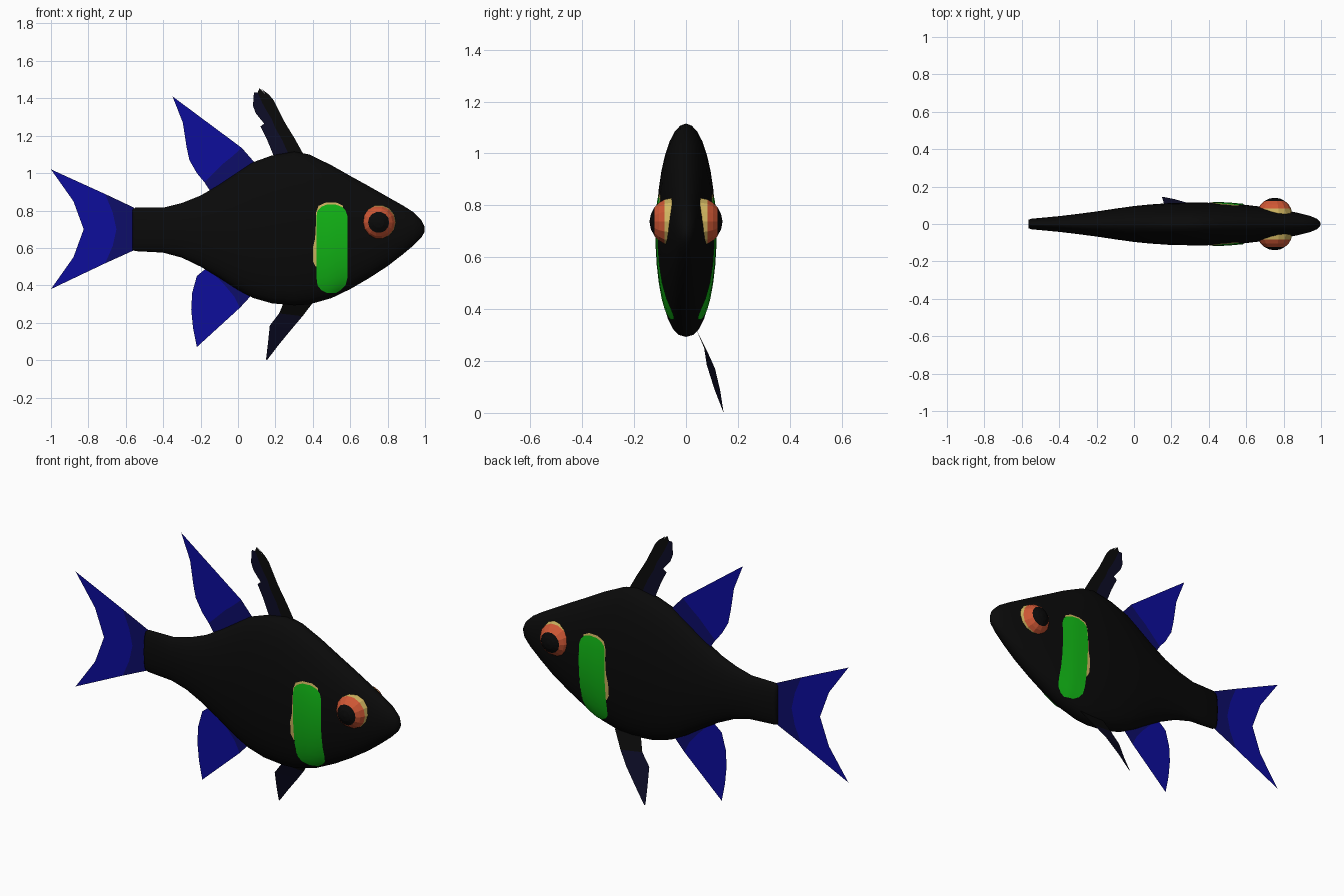
import bpy, bmesh, math

if "Cube" in bpy.data.objects:
    bpy.data.objects.remove(bpy.data.objects["Cube"])


def material(name, r, g, b):
    m = bpy.data.materials.new(name)
    m.diffuse_color = (r, g, b, 1)
    m.use_nodes = True
    m.node_tree.nodes["Principled BSDF"].inputs["Base Color"].default_value = m.diffuse_color
    return m


BLACK = material("black", .003, .003, .003)
BLUE = material("blue", .004, .004, .33)
NAVY = material("navy", .004, .004, .14)
DARK = material("dark navy", .004, .004, .02)
GREEN = material("green", .006, .47, .008)
ORANGE = material("orange", .62, .095, .035)
YELLOW = material("yellow", .64, .47, .12)


def make(name, verts, faces, mats, rule=None, smooth=False):
    me = bpy.data.meshes.new(name)
    me.from_pydata(verts, [], faces)
    for m in mats:
        me.materials.append(m)
    for p in me.polygons:
        p.use_smooth = smooth
        if rule:
            p.material_index = rule(p.index)
    bm = bmesh.new()
    bm.from_mesh(me)
    bmesh.ops.recalc_face_normals(bm, faces=bm.faces)
    bm.to_mesh(me)
    bm.free()
    ob = bpy.data.objects.new(name, me)
    bpy.context.collection.objects.link(ob)
    return ob


def grid(name, rows, mats, rule=None, wrap=False, smooth=False):
    """Skin rows of points that all have the same length."""
    n = len(rows[0])
    k = n if wrap else n - 1
    verts = [p for r in rows for p in r]
    faces = [(i * n + j, i * n + (j + 1) % n, (i + 1) * n + (j + 1) % n, (i + 1) * n + j)
             for i in range(len(rows) - 1) for j in range(k)]
    return make(name, verts, faces, mats, (lambda f: rule(f // k)) if rule else None, smooth)


def fin(name, rows, mats):
    """Thin sheet on the centre plane, one colour per strip."""
    return grid(name, [[(x, 0, z) for x, z in r] for r in rows], mats, lambda i: i)


# Body: x, top, bottom, half width
STATIONS = [
    (-.565, .805, .59, .022), (-.55, .815, .583, .028), (-.40, .815, .575, .042),
    (-.30, .84, .548, .054), (-.20, .88, .50, .067), (-.10, .938, .44, .082),
    (0, 1.005, .375, .096), (.08, 1.058, .333, .104), (.18, 1.094, .304, .111),
    (.30, 1.115, .293, .114), (.38, 1.10, .298, .114), (.50, 1.042, .332, .111),
    (.60, .985, .38, .102), (.70, .93, .438, .09), (.80, .873, .503, .075),
    (.88, .828, .565, .059), (.94, .79, .615, .044), (.98, .75, .655, .027),
    (.997, .715, .685, .008)]


def bulge(a):
    return max(0, math.cos(a) ** 2) ** (.5 if a > 0 else .42)


def ring(x, top, bottom, w, n=32):
    pts = []
    for i in range(n):
        t = 2 * math.pi * i / n
        s = math.sin(t)
        y = math.copysign(w * bulge(math.asin(s)), math.cos(t))
        pts.append((x, y, (top + bottom) / 2 + (top - bottom) / 2 * s))
    return pts


rings = [ring(*s) for s in STATIONS]
body = grid("body", rings, [BLACK], wrap=True, smooth=True)
bm = bmesh.new()
bm.from_mesh(body.data)
bmesh.ops.holes_fill(bm, edges=[e for e in bm.edges if e.is_boundary])
bmesh.ops.recalc_face_normals(bm, faces=bm.faces)
bm.to_mesh(body.data)
bm.free()


def body_y(x, z):
    """Half width of the body at a point seen from the side."""
    for a, b in zip(STATIONS, STATIONS[1:]):
        if a[0] <= x <= b[0]:
            f = (x - a[0]) / (b[0] - a[0])
            top, bot, w = (a[i] + f * (b[i] - a[i]) for i in (1, 2, 3))
            s = (z - (top + bot) / 2) / ((top - bot) / 2)
            return w * bulge(math.asin(max(-1, min(1, s))))
    return 0


# Gill patches laid on the body: z, left x, right x
GILL = [(.36, .475, .525), (.375, .445, .55), (.40, .425, .575), (.44, .42, .585),
        (.50, .42, .585), (.57, .42, .585), (.64, .42, .585), (.71, .42, .585),
        (.77, .42, .585), (.80, .425, .575), (.82, .445, .555), (.832, .475, .52)]
GILL_RIM = [(.50, .415, .50), (.53, .40, .50), (.60, .40, .50), (.65, .412, .50),
            (.72, .416, .52), (.79, .418, .56), (.825, .43, .562), (.843, .47, .525)]


def patch(name, table, side, lift, mat):
    rows = []
    for z, x0, x1 in table:
        xs = [x0 + (x1 - x0) * i / 6 for i in range(7)]
        rows.append([(x, side * (body_y(x, z) + lift), z) for x in xs])
    grid(name, rows, [mat], smooth=True)


# Eyes: turned about the y axis, in yellow, orange and black bands
ANGLES = [3, 18, 36, 51, 66, 90, 115, 140]


def eye(name, side):
    rows = []
    for a in ANGLES:
        r, d = .096 * math.sin(math.radians(a)), .096 * math.cos(math.radians(a))
        rows.append([(.752 + r * math.cos(t), side * (.044 + d), .737 + r * math.sin(t))
                     for t in (2 * math.pi * i / 14 for i in range(14))])
    ob = grid(name, rows, [BLACK, ORANGE, YELLOW],
              lambda i: 0 if i < 2 else 1 if i < 4 else 2, wrap=True)
    bm = bmesh.new()
    bm.from_mesh(ob.data)
    bmesh.ops.holes_fill(bm, edges=[e for e in bm.edges if e.is_boundary])
    bmesh.ops.recalc_face_normals(bm, faces=bm.faces)
    bm.to_mesh(ob.data)
    bm.free()


for side, label in ((-1, "front"), (1, "back")):
    patch(label + "_gill_patch", GILL, side, .005, GREEN)
    patch(label + "_gill_rim", GILL_RIM, side, .003, YELLOW)
    eye(label + "_eye", side)

# Tail fin
fin("tail_fin", [
    [(-.555, .815), (-.555, .76), (-.555, .70), (-.555, .64), (-.555, .588)],
    [(-.71, .888), (-.67, .79), (-.65, .70), (-.67, .61), (-.71, .518)],
    [(-1, 1.02), (-.88, .85), (-.825, .70), (-.88, .55), (-1, .38)]], [NAVY, BLUE])

# Rear back fin
fin("rear_dorsal_fin", [
    [(.09, 1.055), (.03, .99), (-.03, .96), (-.09, .92), (-.14, .89)],
    [(.02, 1.135), (-.03, 1.09), (-.08, 1.05), (-.13, 1.0), (-.18, .952)],
    [(-.35, 1.41), (-.295, 1.27), (-.275, 1.14), (-.26, 1.07), (-.22, 1.0)]], [NAVY, BLUE])

# Rear belly fin
fin("anal_fin", [
    [(.07, .345), (.02, .39), (-.04, .43), (-.10, .47), (-.14, .49)],
    [(.01, .28), (-.02, .34), (-.07, .40), (-.12, .45), (-.175, .487)],
    [(-.22, .07), (-.24, .17), (-.25, .27), (-.245, .36), (-.22, .45)]], [NAVY, BLUE])

# Front back fin with a ragged rear edge
fin("front_dorsal_fin", [
    [(.35, 1.10), (.30, 1.19), (.26, 1.255), (.225, 1.315), (.20, 1.355), (.165, 1.405), (.115, 1.455)],
    [(.28, 1.08), (.235, 1.18), (.20, 1.24), (.18, 1.29), (.155, 1.33), (.13, 1.375), (.105, 1.43)],
    [(.20, 1.07), (.155, 1.18), (.12, 1.25), (.14, 1.265), (.095, 1.32), (.08, 1.36), (.085, 1.43)]],
    [BLACK, DARK])
fin("front_dorsal_spikes", [
    [(.25, 1.27), (.215, 1.33), (.18, 1.38)],
    [(.19, 1.39), (.165, 1.42), (.125, 1.45)]], [BLACK])

# Single belly fin, hanging out on the far side
grid("pelvic_fin", [
    [(.41, .04, .32), (.25, .04, .32)],
    [(.345, .083, .235), (.22, .07, .25)],
    [(.29, .112, .17), (.17, .08, .185)],
    [(.22, .132, .085), (.16, .11, .09)],
    [(.155, .145, 0), (.15, .143, .005)]], [BLACK, DARK], lambda i: 0 if i < 1 else 1)
